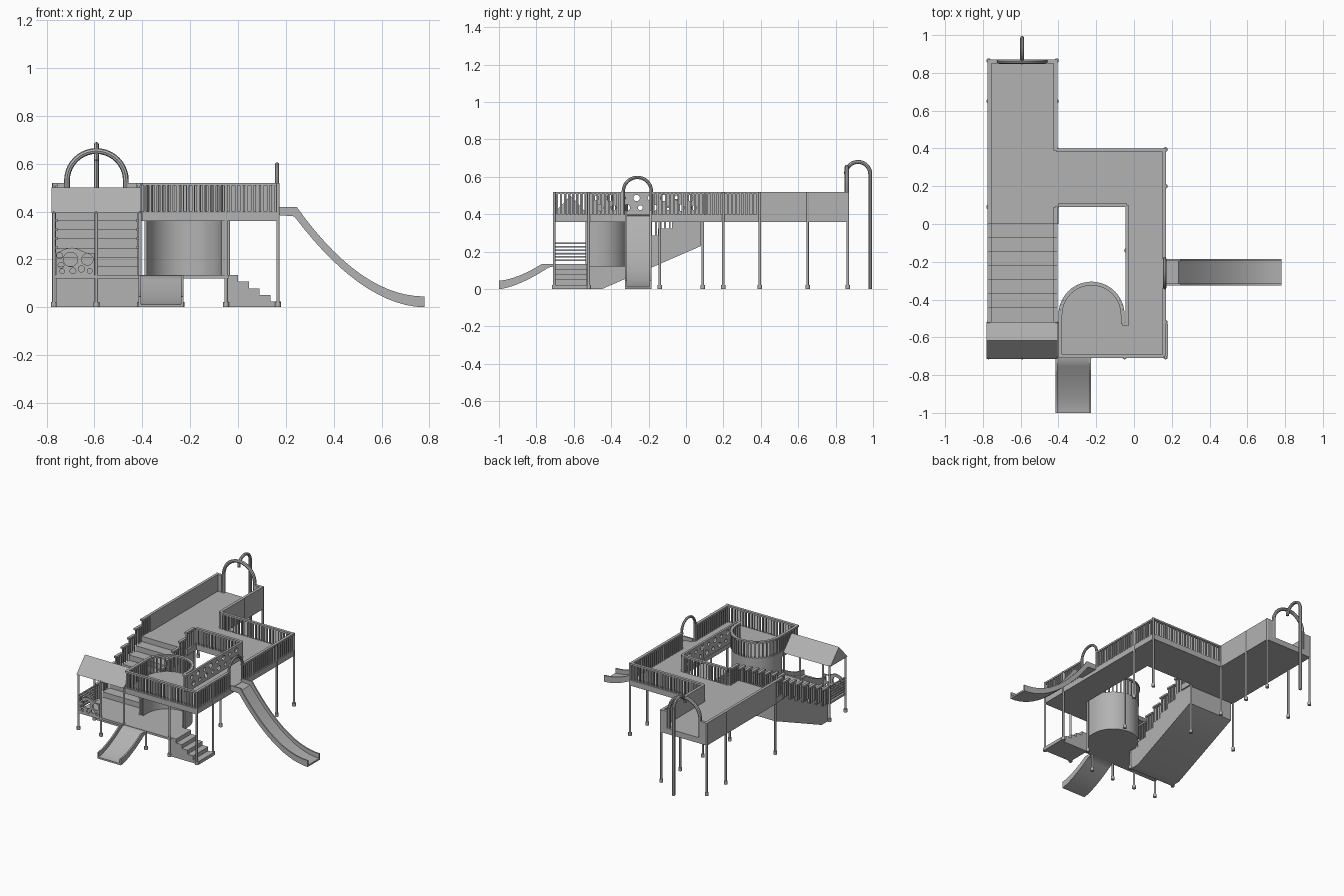
import bpy, bmesh, math
from mathutils import Matrix, Vector

if "Cube" in bpy.data.objects:
    bpy.data.objects.remove(bpy.data.objects["Cube"])

GREY = (0.45, 0.45, 0.45, 1)
mat = bpy.data.materials.new("plain grey")
mat.use_nodes = True
mat.diffuse_color = GREY
mat.node_tree.nodes["Principled BSDF"].inputs["Base Color"].default_value = GREY

FLOOR, DECK, TOP, LOW = 0.36, 0.40, 0.52, 0.135
BAY = (-0.225, -0.48)
BAY_R = 0.165


def finish(name, bm):
    bmesh.ops.recalc_face_normals(bm, faces=bm.faces)
    mesh = bpy.data.meshes.new(name)
    bm.to_mesh(mesh)
    bm.free()
    mesh.materials.append(mat)
    ob = bpy.data.objects.new(name, mesh)
    bpy.context.collection.objects.link(ob)
    return ob


def add_box(bm, lo, hi):
    lo, hi = Vector(lo), Vector(hi)
    size = hi - lo
    m = Matrix.Translation((lo + hi) / 2) @ Matrix.Diagonal((*size, 1))
    bmesh.ops.create_cube(bm, size=1, matrix=m)


def box(name, lo, hi):
    bm = bmesh.new()
    add_box(bm, lo, hi)
    return finish(name, bm)


def circle(a, b, r, n=20):
    return [(a + r * math.cos(math.tau * i / n), b + r * math.sin(math.tau * i / n)) for i in range(n)]


def arc(a, b, r, start, end, n=20):
    angles = [math.radians(start + (end - start) * i / n) for i in range(n + 1)]
    return [(a + r * math.cos(t), b + r * math.sin(t)) for t in angles]


def plate(name, outline, axis, lo, hi, holes=()):
    """Filled outline with holes, extruded from lo to hi along the axis."""
    cu = bpy.data.curves.new(name, "CURVE")
    cu.dimensions, cu.fill_mode, cu.extrude = "2D", "BOTH", (hi - lo) / 2
    for pts in [outline, *holes]:
        sp = cu.splines.new("POLY")
        sp.points.add(len(pts) - 1)
        for p, (a, b) in zip(sp.points, pts):
            p.co = (a, b, 0, 1)
        sp.use_cyclic_u = True
    tmp = bpy.data.objects.new(name + "_profile", cu)
    bpy.context.collection.objects.link(tmp)
    dg = bpy.context.evaluated_depsgraph_get()
    mesh = bpy.data.meshes.new_from_object(tmp.evaluated_get(dg))
    bm = bmesh.new()
    bm.from_mesh(mesh)
    bpy.data.objects.remove(tmp)
    bpy.data.meshes.remove(mesh)
    bmesh.ops.remove_doubles(bm, verts=bm.verts, dist=1e-5)
    for v in bm.verts:
        a, b, c = v.co.x, v.co.y, v.co.z + (lo + hi) / 2
        v.co = {"x": (c, a, b), "y": (a, c, b), "z": (a, b, c)}[axis]
    return finish(name, bm)


def tube(name, pts, r):
    cu = bpy.data.curves.new(name, "CURVE")
    cu.dimensions, cu.bevel_depth, cu.bevel_resolution, cu.use_fill_caps = "3D", r, 2, True
    sp = cu.splines.new("POLY")
    sp.points.add(len(pts) - 1)
    for p, co in zip(sp.points, pts):
        p.co = (*co, 1)
    tmp = bpy.data.objects.new(name + "_path", cu)
    bpy.context.collection.objects.link(tmp)
    mesh = bpy.data.meshes.new_from_object(tmp.evaluated_get(bpy.context.evaluated_depsgraph_get()))
    bm = bmesh.new()
    bm.from_mesh(mesh)
    bpy.data.objects.remove(tmp)
    bpy.data.meshes.remove(mesh)
    return finish(name, bm)


def add_beam(bm, p, q, z0, z1, width):
    d = Vector(q) - Vector(p)
    mid = (Vector(p) + Vector(q)) / 2
    m = (Matrix.Translation((mid.x, mid.y, (z0 + z1) / 2))
         @ Matrix.Rotation(math.atan2(d.y, d.x), 4, "Z") @ Matrix.Diagonal((d.length, width, z1 - z0, 1)))
    bmesh.ops.create_cube(bm, size=1, matrix=m)


def add_rail(bm, path, z0, z1):
    """Pickets under a cap along a path."""
    for p, q in zip(path, path[1:]):
        p, q = Vector(p), Vector(q)
        add_beam(bm, p, q, z1 - 0.012, z1, 0.02)
        n = max(1, round((q - p).length / 0.022))
        u = (q - p).normalized() * 0.005
        for i in range(n):
            c = p.lerp(q, (i + 0.5) / n)
            add_beam(bm, c - u, c + u, z0, z1 - 0.006, 0.01)


def rail(name, path, z0=DECK, z1=TOP):
    bm = bmesh.new()
    add_rail(bm, path, z0, z1)
    return finish(name, bm)


# Upper deck with rounded bay
bay_edge = arc(*BAY, BAY_R, 180, 0)
plate("upper_deck", [(-.77, 0), (-.77, .87), (-.41, .87), (-.41, .40), (.17, .40), (.17, -.71), (-.40, -.71),
                     (-.39, -.48)] + bay_edge[1:] + [(-.06, -.53), (-.03, -.53), (-.03, .10), (-.40, .10), (-.40, 0)],
      "z", FLOOR, DECK)

# Railings around the upper deck
rail("front_railing", [(-.40, -.70), (.16, -.70)])
rail("east_railing_front", [(.16, -.70), (.16, -.335)])
rail("east_railing_back", [(.16, -.185), (.16, .39)])
rail("back_railing", [(.17, .39), (-.41, .39)])
rail("inner_railing", [(-.40, .10), (-.04, .10)])
rail("bay_railing", arc(*BAY, BAY_R, 180, 0) + [(-.06, -.53), (-.03, -.53)])
rail("bay_side_railing", [(-.39, -.70), (-.39, -.48)])

# Panel with round holes beside the opening
holes = []
for i in range(8):
    y = -0.48 + i * 0.072
    holes += [circle(y, 0.487, 0.013 + 0.004 * (i % 2)), circle(y + 0.02, 0.435, 0.017 - 0.004 * (i % 2))]
plate("bubble_panel", [(-.53, DECK), (.10, DECK), (.10, TOP), (-.53, TOP)], "x", -.045, -.03, holes)

# Solid walls of the long deck
box("west_wall", (-.775, .09, FLOOR), (-.755, .87, TOP))
box("east_wall", (-.425, .39, FLOOR), (-.405, .87, TOP))
for side in (-1, 1):
    x = -.592 + side * .158
    box("end_wall", (x - .025, .85, FLOOR), (x + .025, .87, TOP))

# Arch and climbing pole at the back
legs = [(-.592 + .123, DECK)] + arc(-.592, .53, .123, 0, 180) + [(-.592 - .123, DECK)]
tube("pole_arch", [(x, .86, z) for x, z in legs], .012)
bend = arc(.92, .615, .065, 180, 0) + [(.985, 0)]
tube("climbing_pole", [(-.592, y, z) for y, z in bend], .0105)

# Arch over the long slide
legs = [(-.335, DECK)] + arc(-.26, .522, .075, 180, 0) + [(-.185, DECK)]
tube("slide_arch", [(.163, y, z) for y, z in legs], .009)

# Main staircase with stepped railings
STEPS, run = 7, 0.52 / 7
rise = (DECK - LOW) / STEPS
profile = [(-.45, 0), (.08, .23), (.08, FLOOR), (0, FLOOR)]
bm_rail = bmesh.new()
for i in range(STEPS):
    z, y = DECK - rise * (i + 1), -run * i
    profile += [(y, z), (y - run, z)]
    for x in (-.765, -.415):
        add_rail(bm_rail, [(x, y), (x, y - run)], z, z + .12)
for x in (-.765, -.415):
    add_rail(bm_rail, [(x, .09), (x, 0)], DECK, TOP)
plate("main_stairs", profile + [(-.52, 0)], "x", -.76, -.41)
finish("stair_railings", bm_rail)

# Lower landing and curved wall
plate("lower_landing", [(-.77, -.71), (-.77, -.52), (-.39, -.52)] + bay_edge + [(-.06, -.53), (-.04, -.53), (-.04, -.71)],
      "z", .12, LOW)
plate("bay_wall", [(-.39, -.53)] + bay_edge + [(-.06, -.53), (-.07, -.53)]
      + arc(*BAY, BAY_R - .01, 0, 180) + [(-.38, -.53)], "z", LOW, FLOOR)

# Short side steps
profile = [(-.045, 0), (-.045, LOW)]
for i in range(5):
    z = LOW - i * .028
    profile += [(-.045 + i * .045, z), (i * .045, z)]
plate("side_steps", profile + [(.18, 0)], "y", -.70, -.53)

# Roof over the landing
plate("gable_roof", [(-.715, .395), (-.52, .395), (-.6175, .50)], "x", -.78, -.405)

# Horizontal bars and front bubble panel on the landing
for i in range(6):
    z = .15 + i * .018
    box("landing_bar", (-.772, -.71, z), (-.762, -.52, z + .008))
wave = [(-.76 + .16 * t / 12, .237 + .012 * math.sin(math.tau * (t / 12 - .15))) for t in range(13)]
spots = [(-.70, .20, .03), (-.63, .20, .024), (-.745, .215, .012), (-.74, .175, .012), (-.735, .15, .01),
         (-.69, .152, .012), (-.655, .16, .013), (-.62, .152, .01)]
plate("front_bubble_panel", [(-.76, LOW)] + wave + [(-.60, LOW)], "y", -.712, -.70, [circle(*s) for s in spots])


# Slides: two side walls and a bed each
def slide(name, axis, top, bottom, lo, hi):
    side = top + bottom[::-1]
    bed = [(a, b + .012) for a, b in bottom] + bottom[::-1]
    plate(name + "_side", side, axis, lo, lo + .01)
    plate(name + "_side", side, axis, hi - .01, hi)
    plate(name + "_bed", bed, axis, lo + .01, hi - .01)


def sweep(a0, a1, b0, b1, power, n=14):
    return [(a0 + (a1 - a0) * i / n, b1 + (b0 - b1) * (1 - i / n) ** power) for i in range(n + 1)]


slide("long_slide", "y", [(.17, .42)] + sweep(.245, .78, .42, .045, 2),
      [(.17, .385)] + sweep(.235, .78, .38, .0, 1.9), -.325, -.185)
slide("short_slide", "x", [(-.71, LOW)] + sweep(-.77, -1.0, LOW, .045, 1.6),
      [(-.71, .12)] + sweep(-.735, -1.0, .115, 0, 1.5), -.415, -.228)

# Support posts with feet
posts = [(x, y, TOP) for x in (-.77, -.41) for y in (.65, .865)]
posts += [(.167, y, TOP) for y in (-.705, -.52, .2, .395)]
posts += [(-.41, .395, TOP), (-.04, -.14, TOP), (-.77, .09, TOP), (-.41, .09, TOP), (-.05, -.705, TOP), (-.05, -.53, DECK)]
posts += [(x, y, DECK) for x in (-.77, -.41) for y in (-.705, -.525)]
posts += [(-.592, -.705, DECK), (-.235, -.705, LOW)]
bm = bmesh.new()
for x, y, h in posts:
    for r, top in ((.007, h), (.012, .022)):
        bmesh.ops.create_cone(bm, cap_ends=True, segments=12, radius1=r, radius2=r, depth=top,
                              matrix=Matrix.Translation((x, y, top / 2)))
finish("support_posts", bm)

# Smooth the round parts, keep sharp corners
bpy.ops.object.select_all(action="DESELECT")
for ob in bpy.context.collection.objects:
    if ob.type == "MESH" and mat.name in ob.data.materials:
        ob.select_set(True)
        bpy.context.view_layer.objects.active = ob
bpy.ops.object.shade_smooth_by_angle(angle=math.radians(35))
